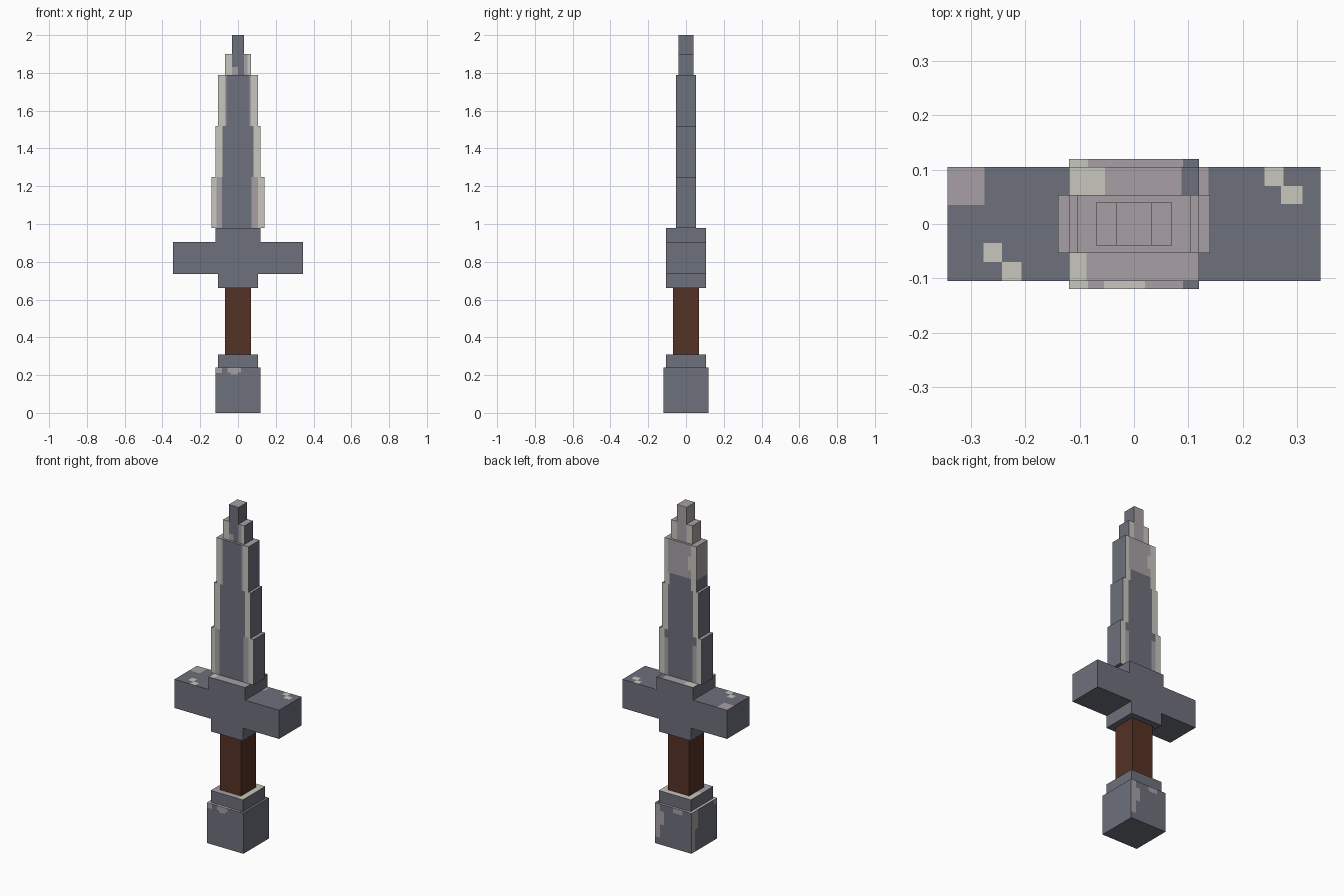
import bpy, bmesh
from mathutils import Vector

if "Cube" in bpy.data.objects:
    bpy.data.objects.remove(bpy.data.objects["Cube"])

SLATE, PALE, WARM, BROWN = range(4)
MATS = []
for name, col in (("slate_metal", (0.155, 0.16, 0.20)), ("pale_wear", (0.578, 0.571, 0.515)),
                  ("warm_grey_wear", (0.386, 0.352, 0.376)), ("brown_leather", (0.093, 0.032, 0.018))):
    m = bpy.data.materials.new(name)
    m.diffuse_color = (*col, 1)
    m.use_nodes = True
    m.node_tree.nodes["Principled BSDF"].inputs["Base Color"].default_value = m.diffuse_color
    MATS.append(m)


def paint(bm, side, mat, u=(-9, 9), v=(-9, 9), level=None):
    """Cut a rectangle into the faces looking to one side and colour it."""
    axis = "xyz".index(side[1])
    ua, va = [a for a in range(3) if a != axis]
    d = Vector((0, 0, 0))
    d[axis] = 1 if side[0] == "+" else -1

    def faces():
        bm.normal_update()
        return [f for f in bm.faces if f.normal.dot(d) > 0.9 and
                (level is None or abs(f.calc_center_median()[axis] - level) < 0.01)]

    for a, vals in ((ua, u), (va, v)):
        for val in vals:
            if abs(val) > 8:
                continue
            fs = faces()
            geom = fs + list({e for f in fs for e in f.edges}) + list({p for f in fs for p in f.verts})
            co, no = Vector((0, 0, 0)), Vector((0, 0, 0))
            co[a], no[a] = val, 1
            bmesh.ops.bisect_plane(bm, geom=geom, dist=1e-5, plane_co=co, plane_no=no)
    for f in faces():
        c = f.calc_center_median()
        if u[0] < c[ua] < u[1] and v[0] < c[va] < v[1]:
            f.material_index = mat


def solid(profile, hy, mat=SLATE):
    """Extrude an x-z outline to the depth -hy..hy."""
    bm = bmesh.new()
    face = bm.faces.new([bm.verts.new((x, -hy, z)) for x, z in profile])
    ext = bmesh.ops.extrude_face_region(bm, geom=[face])
    bmesh.ops.translate(bm, vec=(0, 2 * hy, 0),
                        verts=[g for g in ext["geom"] if isinstance(g, bmesh.types.BMVert)])
    bmesh.ops.recalc_face_normals(bm, faces=bm.faces)
    for f in bm.faces:
        f.material_index = mat
    return bm


def box(hx, hy, z0, z1, mat=SLATE):
    return solid([(-hx, z0), (hx, z0), (hx, z1), (-hx, z1)], hy, mat)


def finish(name, bm):
    me = bpy.data.meshes.new(name)
    bm.to_mesh(me)
    bm.free()
    for m in MATS:
        me.materials.append(m)
    bpy.context.collection.objects.link(bpy.data.objects.new(name, me))


# Pommel with worn top edge and patches
bm = box(0.12, 0.12, 0, 0.24)
paint(bm, "+z", WARM)
paint(bm, "+z", PALE, (-9, -0.085))
paint(bm, "+z", PALE, (-0.055, 0.02), (-9, 0))
paint(bm, "+z", SLATE, (0.09, 9))
for x0, x1, z in ((-0.055, 0.015, 0.215), (-0.04, 0.0, 0.203), (-9, -0.085, 0.21)):
    paint(bm, "-y", WARM, (x0, x1), (z, 9))
paint(bm, "+y", WARM, (0.085, 9), (0.04, 9))
paint(bm, "+y", WARM, (0.06, 9), (0.12, 0.2))
paint(bm, "+y", WARM, (-0.06, 0.0), (0.21, 9))
paint(bm, "-x", WARM, (0.085, 9))
paint(bm, "-x", WARM, (0.06, 9), (0.13, 9))
paint(bm, "-x", WARM, (-9, -0.09), (0.21, 9))
finish("pommel", bm)

# Collar between pommel and grip
bm = box(0.105, 0.105, 0.24, 0.31)
paint(bm, "+z", PALE)
paint(bm, "+z", WARM, (-9, 0.07), (-9, 0.0))
finish("pommel_collar", bm)

# Grip
finish("grip", box(0.07, 0.07, 0.31, 0.66, BROWN))

# Cross-shaped guard, half outline mirrored
half = [(0.105, 0.66), (0.105, 0.735), (0.343, 0.735), (0.343, 0.905), (0.12, 0.905), (0.12, 0.98)]
bm = solid(half + [(-x, z) for x, z in reversed(half)], 0.105)
for mat, x0, x1, y0, y1 in ((WARM, -9, -0.275, 0.035, 9), (PALE, 0.24, 0.275, 0.07, 9),
                            (PALE, 0.27, 0.31, 0.037, 0.07), (PALE, -0.277, -0.243, -0.07, -0.035),
                            (PALE, -0.243, -0.207, -9, -0.07), (WARM, 0.1, 0.137, 0.053, 9)):
    paint(bm, "+z", mat, (x0, x1), (y0, y1), 0.905)
paint(bm, "+z", WARM, level=0.98)
paint(bm, "+z", PALE, (-9, -0.053), (0.053, 9), 0.98)
paint(bm, "+z", PALE, (-9, -0.087), (-9, -0.053), 0.98)
paint(bm, "+z", SLATE, (0.087, 9), (0.053, 9), 0.98)
finish("guard", bm)

# Stepped blade: half width, half depth, z range, half width of the dark middle
STEPS = [("blade_lower", 0.14, 0.053, 0.98, 1.25, 0.105),
         ("blade_middle", 0.12, 0.053, 1.25, 1.52, 0.082),
         ("blade_upper", 0.105, 0.053, 1.52, 1.79, 0.07),
         ("blade_point", 0.07, 0.04, 1.79, 1.90, 0.032),
         ("blade_tip", 0.032, 0.04, 1.90, 2.0, None)]
for name, hx, hy, z0, z1, mid in STEPS:
    bm = box(hx, hy, z0, z1)
    paint(bm, "+z", WARM)
    if mid:  # pale cutting edges on both faces
        for side in ("-y", "+y"):
            paint(bm, side, PALE, (-9, -mid))
            paint(bm, side, PALE, (mid, 9))
    if name == "blade_lower":
        paint(bm, "-y", WARM, (-0.115, -0.085))
        paint(bm, "-y", WARM, (0.072, 0.105))
        paint(bm, "+y", WARM, (-0.105, -0.08), (-9, 1.2))
        paint(bm, "+y", WARM, (0.08, 0.105), (-9, 1.2))
    if name == "blade_upper":
        paint(bm, "-y", WARM, (-0.07, -0.062))
        paint(bm, "-y", WARM, (0.06, 0.07))
        paint(bm, "+y", WARM, (-0.07, 0.08), (1.59, 9))
        paint(bm, "+y", PALE, (-0.07, -0.05), (1.64, 1.72))
        paint(bm, "-x", WARM, v=(1.59, 9))
    if name in ("blade_point", "blade_tip"):
        paint(bm, "-x", WARM)
        paint(bm, "+y", WARM, (-0.032, 0.032) if mid else (-9, 9))
    if name == "blade_point":
        paint(bm, "-y", WARM, (-0.032, 0.0), (-9, 1.83))
        paint(bm, "-y", WARM, (0.032, 0.05))
    finish(name, bm)
